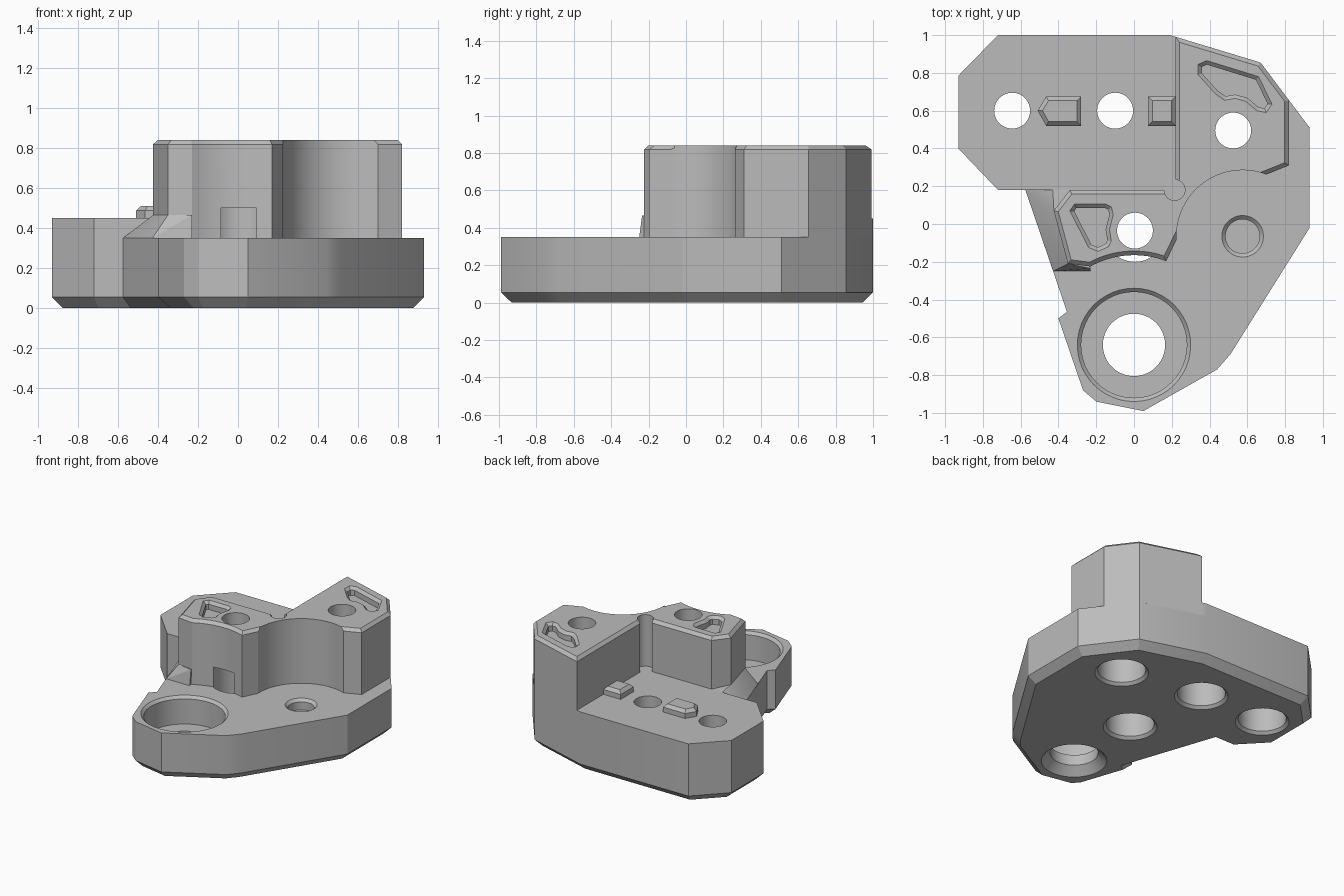
import bpy, bmesh
from math import cos, sin, radians
from mathutils import Vector

cube = bpy.data.objects.get("Cube")
if cube:
    bpy.data.objects.remove(cube, do_unlink=True)

grey = bpy.data.materials.new("plain_grey")
grey.use_nodes = True
grey.diffuse_color = (0.5, 0.5, 0.5, 1)
grey.node_tree.nodes["Principled BSDF"].inputs["Base Color"].default_value = (0.5, 0.5, 0.5, 1)


def arc(centre, radius, start, end, steps):
    return [(centre[0] + radius * cos(radians(start + (end - start) * i / steps)),
             centre[1] + radius * sin(radians(start + (end - start) * i / steps)))
            for i in range(steps + 1)]


def circle(centre, radius, steps=48):
    return arc(centre, radius, 0, 360, steps)[:-1]


def inset(points, distance):
    """Move every edge of a counter-clockwise outline inwards; distance may depend on the edge."""
    pts = [Vector(p) for p in points]
    edges = []
    for i, p in enumerate(pts):
        q = pts[(i + 1) % len(pts)]
        d = (q - p).normalized()
        amount = distance((p + q) / 2) if callable(distance) else distance
        edges.append((Vector((-d.y, d.x)), amount))
    result = []
    for i, p in enumerate(pts):
        (n, a), (m, b) = edges[i - 1], edges[i]
        det = n.x * m.y - n.y * m.x
        if abs(det) < 1e-4:
            move = n * a
        else:
            move = Vector((a * m.y - b * n.y, n.x * b - m.x * a)) / det
        result.append(tuple(p + move))
    return result


def finish(name, bm):
    bmesh.ops.recalc_face_normals(bm, faces=bm.faces)
    mesh = bpy.data.meshes.new(name)
    bm.to_mesh(mesh)
    bm.free()
    mesh.materials.append(grey)
    obj = bpy.data.objects.new(name, mesh)
    bpy.context.collection.objects.link(obj)
    return obj


def loft(name, layers):
    """Solid through stacked outlines, each given as (points, height)."""
    bm = bmesh.new()
    rings = [[bm.verts.new((x, y, z)) for x, y in pts] for pts, z in layers]
    for low, high in zip(rings, rings[1:]):
        for i in range(len(low)):
            j = (i + 1) % len(low)
            bm.faces.new((low[i], low[j], high[j], high[i]))
    bm.faces.new(rings[0][::-1])
    bm.faces.new(rings[-1])
    return finish(name, bm)


def turned(name, centre, profile):
    return loft(name, [(circle(centre, r), z) for r, z in profile])


def activate(obj):
    bpy.ops.object.select_all(action='DESELECT')
    obj.select_set(True)
    bpy.context.view_layer.objects.active = obj


def cut(obj, cutters):
    activate(obj)
    for cutter in cutters:
        mod = obj.modifiers.new("cut", 'BOOLEAN')
        mod.operation = 'DIFFERENCE'
        mod.solver = 'EXACT'
        mod.object = cutter
        bpy.ops.object.modifier_apply(modifier=mod.name)


FLOOR, SHELF, TOP = 0.35, 0.45, 0.84
bore, boss = (0, -0.64), (0.575, -0.065)

# Base plate with chamfered underside
outline = [(-0.72, 1), (-0.93, 0.785), (-0.93, 0.4), (-0.72, 0.18), (-0.575, 0.18),
           (-0.355, -0.465), (-0.4, -0.5), (-0.27, -0.88), (-0.2, -0.94), (0.05, -0.99),
           (0.44, -0.77), (0.51, -0.69), (0.93, -0.02), (0.93, 0.51), (0.67, 0.855), (0.19, 1)]
base = loft("base_plate", [(inset(outline, 0.055), 0), (outline, 0.055), (outline, FLOOR)])

# Raised shelf on the back arm
shelf_outline = outline[:4] + [(0.22, 0.18), (0.22, 0.991), (0.19, 1)]
shelf = loft("arm_shelf", [(shelf_outline, FLOOR), (shelf_outline, SHELF)])

# Tower with two scooped sides and a chamfered rim
tower_outline = ([(0.22, 0.991), (0.22, 0.18), (-0.34, 0.18), (-0.425, 0.07), (-0.35, -0.21)]
                 + arc(bore, 0.475, 119, 69, 16) + arc(boss, 0.35, 183, 69, 32)
                 + [(0.82, 0.31), (0.82, 0.656), (0.67, 0.855)])


def rim(mid):
    return 0 if (mid - Vector(boss)).length < 0.355 else 0.022


tower = loft("tower", [(tower_outline, FLOOR), (tower_outline, TOP - 0.022),
                       (inset(tower_outline, rim), TOP)])

# Sloped web between tower and base edge
bm = bmesh.new()
for co in [(-0.575, 0.18, FLOOR), (-0.428, -0.25, FLOOR), (-0.23, -0.25, FLOOR), (-0.34, 0.18, FLOOR),
           (-0.43, 0.18, SHELF), (-0.34, 0.18, SHELF), (-0.424, 0.07, 0.465),
           (-0.35, -0.21, 0.465), (-0.23, -0.235, 0.465)]:
    bm.verts.new(co)
hull = bmesh.ops.convex_hull(bm, input=bm.verts)
bmesh.ops.delete(bm, geom=[v for v in bm.verts if not v.link_faces], context='VERTS')
web = finish("sloped_web", bm)

# Locating keys on the shelf
keys = []
for name, pts in (("pointed_key", [(-0.51, 0.6), (-0.465, 0.52), (-0.28, 0.52), (-0.28, 0.675), (-0.465, 0.675)]),
                  ("square_key", [(0.075, 0.52), (0.22, 0.52), (0.22, 0.675), (0.075, 0.675)])):
    keys.append(loft(name, [(pts, SHELF), (pts, 0.487), (inset(pts, 0.022), 0.51)]))


# Screw holes, counterbored from below
def screw_hole(centre, depth):
    return turned("screw_cutter", centre, [(0.205, -0.02), (0.165, 0.02), (0.165, depth),
                                           (0.095, depth), (0.095, 1)])


arm_holes = [screw_hole((x, 0.6), 0.25) for x in (-0.645, -0.1)]
tower_holes = [screw_hole(c, 0.5) for c in ((0.525, 0.495), (0.005, -0.035))]
main_bore = turned("bore_cutter", bore, [(0.245, -0.02), (0.165, 0.06), (0.165, 0.14),
                                         (0.28, 0.14), (0.28, 0.33), (0.32, 0.37)])
dimple = turned("dimple_cutter", boss, [(0.09, 0.27), (0.09, 0.33), (0.13, 0.37)])
relief = turned("relief_cutter", (0.215, 0.18), [(0.055, SHELF), (0.055, 1)])

# Shallow pockets on the tower top
pockets = []
for pts in ([(0.34, 0.79), (0.43, 0.69), (0.48, 0.655), (0.535, 0.665), (0.59, 0.65), (0.65, 0.6),
             (0.7, 0.59), (0.73, 0.635), (0.66, 0.78), (0.385, 0.865), (0.34, 0.845)],
            [(-0.34, 0.07), (-0.24, -0.125), (-0.19, -0.145), (-0.135, -0.12), (-0.12, -0.09),
             (-0.13, -0.03), (-0.11, 0.05), (-0.12, 0.09), (-0.15, 0.105), (-0.315, 0.105)]):
    inner = inset(pts, 0.02)
    pockets.append(loft("pocket_cutter", [(inner, 0.78), (inner, 0.82), (pts, TOP), (pts, 0.88)]))

cut(base, arm_holes + tower_holes + [main_bore, dimple])
cut(shelf, arm_holes)
cut(tower, tower_holes + [relief] + pockets)
for cutter in arm_holes + tower_holes + pockets + [main_bore, dimple, relief]:
    bpy.data.objects.remove(cutter, do_unlink=True)

for part in [base, shelf, tower, web] + keys:
    activate(part)
    bpy.ops.object.shade_smooth_by_angle(angle=radians(20))
